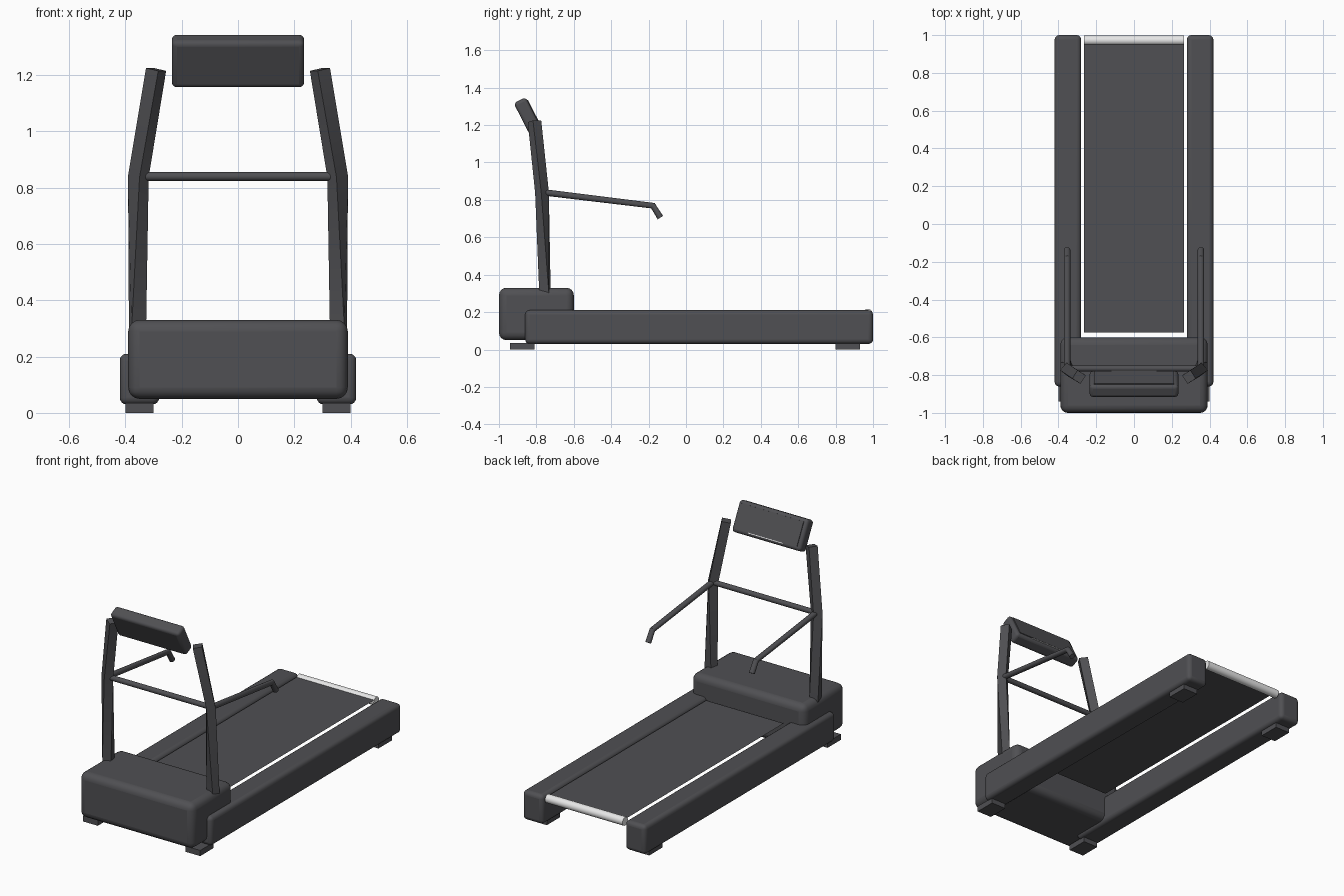
import bpy, bmesh, math
from mathutils import Vector, Matrix

cube = bpy.data.objects.get("Cube")
if cube:
    bpy.data.objects.remove(cube, do_unlink=True)


def material(name, color):
    m = bpy.data.materials.new(name)
    m.use_nodes = True
    m.diffuse_color = color
    m.node_tree.nodes["Principled BSDF"].inputs["Base Color"].default_value = color
    return m


charcoal = material("charcoal", (0.08, 0.08, 0.087, 1))
white = material("white", (0.8, 0.8, 0.8, 1))


def finish(bm, name, mat, bevel=0, mirror=False):
    bmesh.ops.recalc_face_normals(bm, faces=bm.faces)
    mesh = bpy.data.meshes.new(name)
    bm.to_mesh(mesh)
    bm.free()
    obj = bpy.data.objects.new(name, mesh)
    bpy.context.collection.objects.link(obj)
    mesh.materials.append(mat)
    bpy.ops.object.select_all(action="DESELECT")
    obj.select_set(True)
    bpy.context.view_layer.objects.active = obj
    bpy.ops.object.shade_smooth_by_angle(angle=math.radians(35))
    if bevel:
        mod = obj.modifiers.new("Rounded edges", "BEVEL")
        mod.width, mod.segments = bevel, 4
    if mirror:
        obj.modifiers.new("Mirror", "MIRROR")
    return obj


def box(name, lo, hi, mat=charcoal, bevel=0, mirror=False, placement=None):
    lo, hi = Vector(lo), Vector(hi)
    bm = bmesh.new()
    bmesh.ops.create_cube(bm, size=1, matrix=Matrix.Translation((lo + hi) / 2)
                          @ Matrix.Diagonal((hi - lo).to_4d()))
    if placement:
        bm.transform(placement)
    return finish(bm, name, mat, bevel, mirror)


def sweep(name, points, radius, sides, mat=charcoal, up="Y", turn=0, mirror=False):
    """Sweep a regular polygon along a path and cap both ends."""
    pts = [Vector(p) for p in points]
    bm = bmesh.new()
    rings = []
    for i, p in enumerate(pts):
        before = (p - pts[i - 1]).normalized() if i else Vector()
        after = (pts[i + 1] - p).normalized() if i < len(pts) - 1 else Vector()
        rot = (before + after).to_track_quat("Z", up)
        angles = [turn + math.tau * k / sides for k in range(sides)]
        rings.append([bm.verts.new(p + rot @ Vector((math.cos(a), math.sin(a), 0)) * radius)
                      for a in angles])
    for a, b in zip(rings, rings[1:]):
        for k in range(sides):
            n = (k + 1) % sides
            bm.faces.new((a[k], a[n], b[n], b[k]))
    bm.faces.new(rings[0])
    bm.faces.new(rings[-1])
    return finish(bm, name, mat, mirror=mirror)


# Base: side rails, feet and motor hood
box("side_rails", (0.28, -0.86, 0.03), (0.42, 1, 0.21), bevel=0.024, mirror=True)
for end, y in (("front", -0.94), ("back", 0.8)):
    box(end + "_feet", (0.3, y, 0), (0.4, y + 0.13, 0.035), mirror=True)
box("motor_hood", (-0.39, -1, 0.05), (0.39, -0.6, 0.33), bevel=0.04)

# Running belt is a single sheet that meets the rear roller
bm = bmesh.new()
bm.faces.new([bm.verts.new(p) for p in ((-0.265, -0.575, 0.205), (0.265, -0.575, 0.205),
                                        (0.265, 0.96, 0.205), (-0.265, 0.96, 0.205))])
finish(bm, "running_belt", charcoal)
sweep("rear_roller", [(-0.265, 0.972, 0.191), (0.265, 0.972, 0.191)], 0.026, 24, white)

# Square uprights, bent inward at the cross bar
sweep("uprights", [(0.357, -0.754, 0.3), (0.354, -0.77, 0.84), (0.291, -0.81, 1.22)],
      0.037, 4, turn=math.pi / 4, mirror=True)
sweep("cross_bar", [(-0.34, -0.765, 0.84), (0.34, -0.765, 0.84)], 0.016, 16)

# Handrails with turned-down ends
sweep("handrails", [(0.354, -0.76, 0.84), (0.354, -0.177, 0.769), (0.354, -0.137, 0.705)],
      0.017, 16, up="X", mirror=True)

# Tilted console with a raised display and a light strip below it
tilt = Matrix.Translation((0, -0.847, 1.25)) @ Matrix.Rotation(math.radians(27), 4, "X")
box("console", (-0.235, -0.036, -0.093), (0.235, 0.036, 0.093), bevel=0.018, placement=tilt)
box("display", (-0.212, 0.033, -0.074), (0.212, 0.04, 0.074), placement=tilt)
box("display_strip", (-0.12, 0.034, -0.078), (0.12, 0.039, -0.074), white, placement=tilt)
